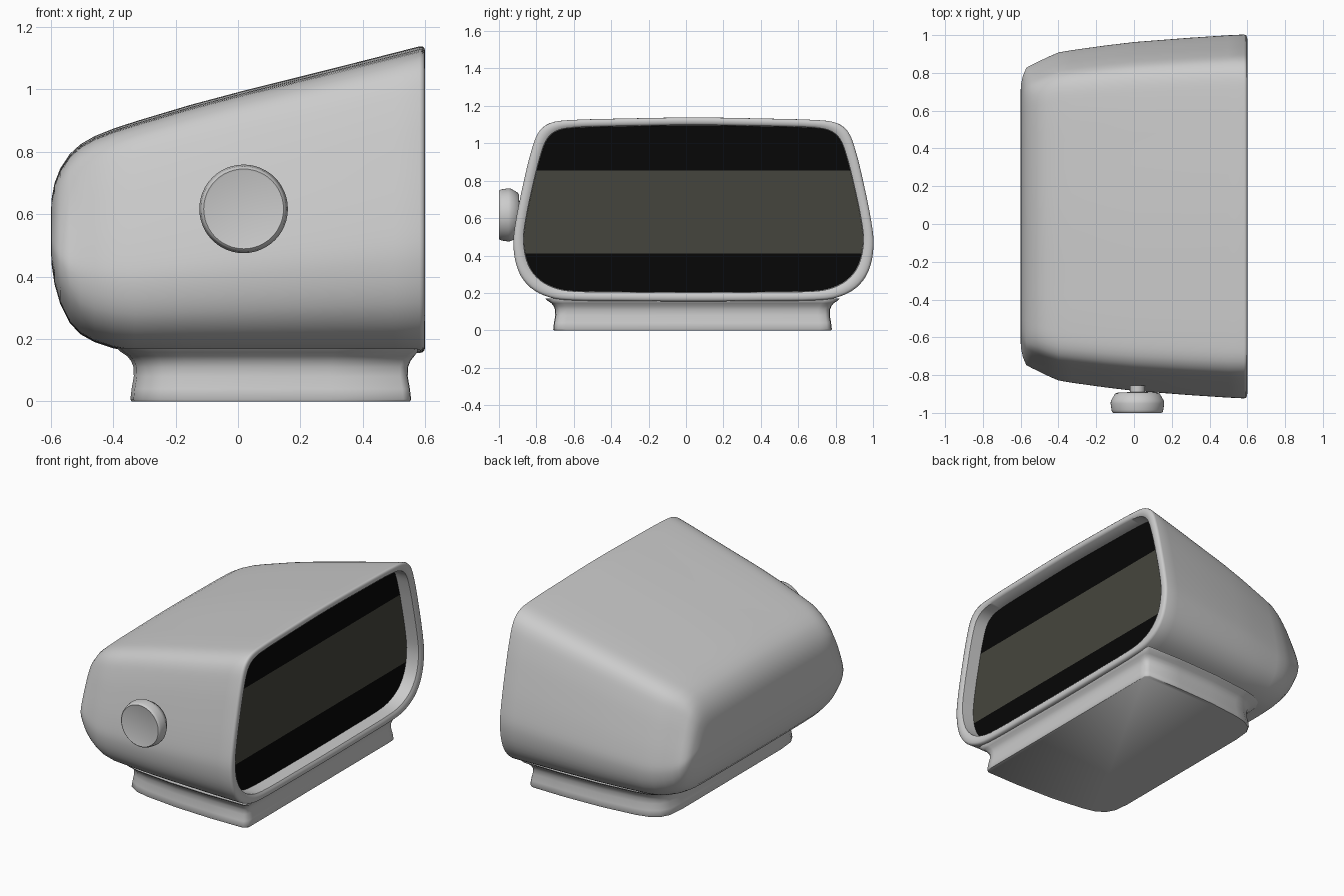
import bpy, bmesh, math
from mathutils import Vector

if "Cube" in bpy.data.objects:
    bpy.data.objects.remove(bpy.data.objects["Cube"])

CY = 0.04  # body centre line in y


def material(name, rgb):
    m = bpy.data.materials.new(name)
    m.diffuse_color = (*rgb, 1)
    m.use_nodes = True
    m.node_tree.nodes["Principled BSDF"].inputs["Base Color"].default_value = m.diffuse_color
    return m


def finish(name, bm, angle=40, mats=()):
    bmesh.ops.recalc_face_normals(bm, faces=bm.faces[:])
    me = bpy.data.meshes.new(name)
    bm.to_mesh(me)
    bm.free()
    ob = bpy.data.objects.new(name, me)
    bpy.context.collection.objects.link(ob)
    for m in mats:
        me.materials.append(m)
    bpy.ops.object.select_all(action='DESELECT')
    ob.select_set(True)
    bpy.context.view_layer.objects.active = ob
    bpy.ops.object.shade_smooth_by_angle(angle=math.radians(angle))
    return ob


def loft(rings, cap_start=True, cap_end=True):
    bm = bmesh.new()
    vs = [[bm.verts.new(p) for p in r] for r in rings]
    n = len(vs[0])
    for a, b in zip(vs, vs[1:]):
        for i in range(n):
            j = (i + 1) % n
            bm.faces.new((a[i], a[j], b[j], b[i]))
    if cap_start:
        bm.faces.new(vs[0])
    if cap_end:
        bm.faces.new(vs[-1])
    return bm


def smooth_loop(pts, steps=4):
    # closed smooth curve through the points, tangents scaled to each span
    pts = [Vector(p) for p in pts]
    n, out = len(pts), []
    for i in range(n):
        a, b, c, d = (pts[(i + k) % n] for k in (-1, 0, 1, 2))
        L = (c - b).length
        t1 = (c - a).normalized() * L
        t2 = (d - b).normalized() * L
        for s in range(steps):
            t = s / steps
            out.append(b * (2*t**3 - 3*t**2 + 1) + t1 * (t**3 - 2*t**2 + t)
                       + c * (3*t**2 - 2*t**3) + t2 * (t**3 - t**2))
    return out


# Body cross-section, normalised: half width 1, height 0..1
half = [(0.40, 0.002), (0.68, 0.006), (0.80, 0.022), (0.905, 0.075), (0.972, 0.165),
        (1.0, 0.30), (0.988, 0.43), (0.943, 0.65), (0.90, 0.82), (0.86, 0.92),
        (0.80, 0.968), (0.70, 0.985), (0.40, 0.994)]
section = smooth_loop([(0, 0)] + half + [(0, 1)] + [(-y, z) for y, z in reversed(half)])


def ring(x, hw, bot, top):
    return [(x, CY + p.x * hw, bot + p.y * (top - bot)) for p in section]


# Body shell: stations from the rounded back to the front, then the rim lip
stations = [(-0.6, 0.67, 0.49, 0.60), (-0.597, 0.705, 0.435, 0.652),
            (-0.588, 0.745, 0.375, 0.70), (-0.57, 0.787, 0.313, 0.746),
            (-0.54, 0.803, 0.252, 0.792), (-0.505, 0.82, 0.215, 0.824),
            (-0.46, 0.842, 0.19, 0.85), (-0.40, 0.868, 0.17, 0.874),
            (-0.33, 0.88, 0.157, 0.897), (-0.15, 0.905, 0.155, 0.951),
            (0, 0.923, 0.155, 0.991), (0.3, 0.946, 0.155, 1.066),
            (0.5, 0.959, 0.155, 1.117), (0.582, 0.963, 0.155, 1.138)]
rim = [(0.593, 0.003), (0.598, 0.01), (0.6, 0.022), (0.598, 0.036), (0.59, 0.047), (0.49, 0.05)]
rings = [ring(*s) for s in stations]
rings += [ring(x, 0.963 - d * 1.15, 0.155 + d, 1.14 - d * 0.9) for x, d in rim]
finish("body_shell", loft(rings, cap_end=False), 50)

# Screen: one flat recessed panel with dark bands above and below the display
bm = bmesh.new()
bm.faces.new([bm.verts.new(p) for p in ring(0.51, 0.91, 0.202, 1.098)])
for z in (0.41, 0.855):
    bmesh.ops.bisect_plane(bm, geom=bm.verts[:] + bm.edges[:] + bm.faces[:],
                           plane_co=(0, 0, z), plane_no=(0, 0, 1))
for f in bm.faces:
    f.material_index = 1 if 0.41 < f.calc_center_bounds().z < 0.855 else 0
finish("screen_panel", bm, 30, (material("screen_black", (0.002, 0.002, 0.002)),
                               material("display_olive", (0.06, 0.06, 0.047))))

# Base: waisted foot, narrowing a little to the back, flaring into the body
side = [(0.555, 0.68), (0.553, 0.72), (0.53, 0.742), (0.3, 0.745), (0.05, 0.735),
        (-0.17, 0.71), (-0.25, 0.69), (-0.305, 0.655), (-0.335, 0.60), (-0.345, 0.5)]
outline = side + [(x, -y) for x, y in reversed(side)]
levels = [(0, -0.004), (0.006, 0), (0.04, -0.004), (0.08, -0.011), (0.11, -0.01),
          (0.13, -0.002), (0.145, 0.01), (0.158, 0.03), (0.17, 0.042)]
rings = [[(min(0.105 + (x - 0.105) * (0.45 + o) / 0.45, 0.575),
           0.035 + y * (0.745 + o) / 0.745, z) for x, y in outline] for z, o in levels]
finish("base_foot", loft(rings), 50)

# Side knob with short stem, turned about the y axis
profile = [(0.04, -0.855), (0.04, -0.89), (0.105, -0.893), (0.118, -0.898), (0.14, -0.935),
           (0.142, -0.95), (0.137, -0.985), (0.134, -0.995), (0.128, -1.0), (0.122, -0.998)]
rings = [[(0.018 + r * math.cos(a), y, 0.617 + r * math.sin(a))
          for a in (2 * math.pi * i / 48 for i in range(48))] for r, y in profile]
finish("side_knob", loft(rings), 50)
